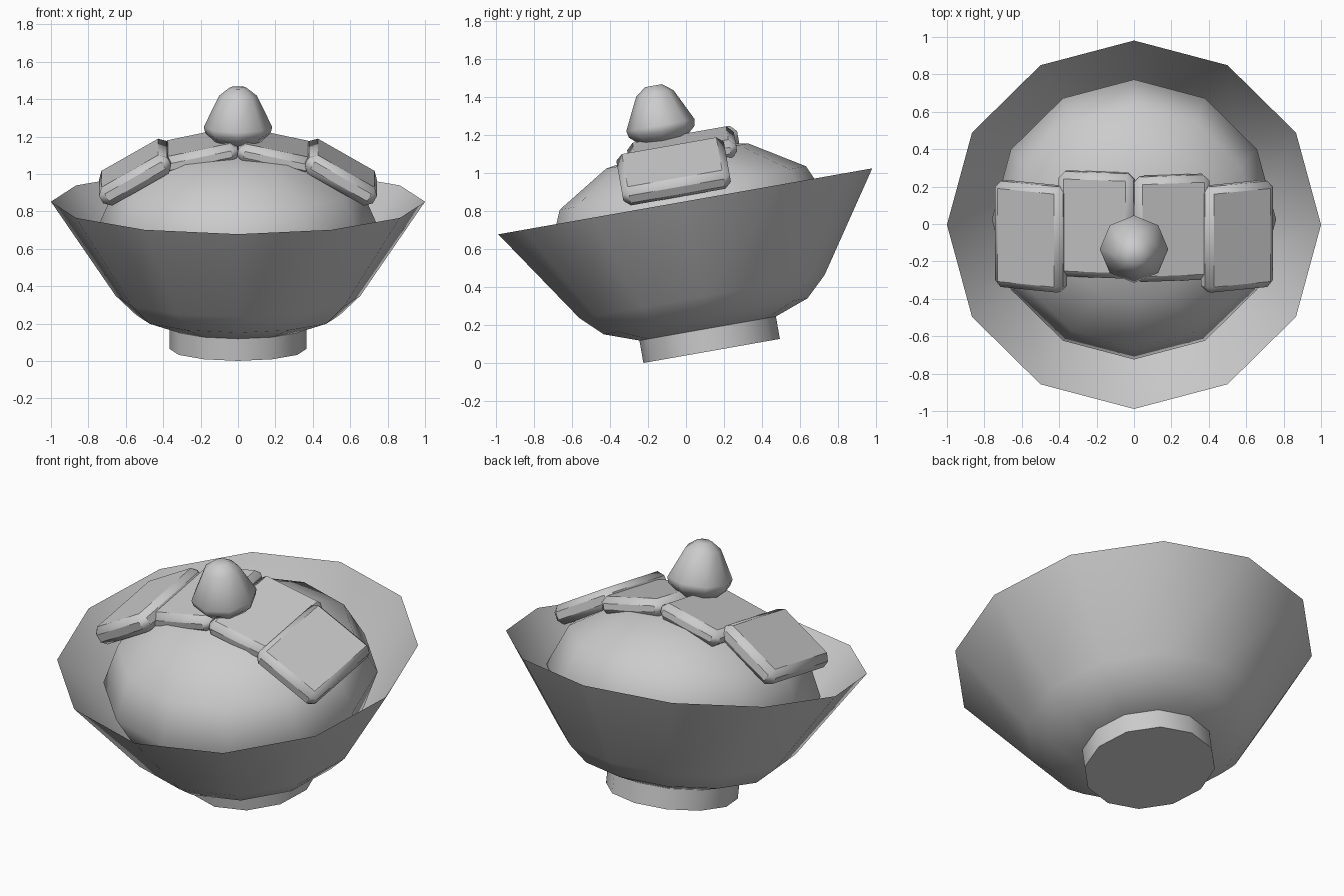
import bpy
import math
from mathutils import Matrix

cube = bpy.data.objects.get("Cube")
if cube:
    bpy.data.objects.remove(cube, do_unlink=True)

# Single grey finish
grey = bpy.data.materials.new("plain grey")
grey.use_nodes = True
COLOUR = (0.6, 0.6, 0.6, 1)
grey.diffuse_color = COLOUR
grey.node_tree.nodes["Principled BSDF"].inputs["Base Color"].default_value = COLOUR

# The whole dish leans towards the front
TILT = Matrix.Translation((0, 0.135, 0.064)) @ Matrix.Rotation(math.radians(10), 4, "X")


def finish(obj, name, local=Matrix(), angle=60):
    obj.name = name
    obj.data.materials.append(grey)
    bpy.ops.object.select_all(action="DESELECT")
    obj.select_set(True)
    bpy.context.view_layer.objects.active = obj
    obj.matrix_world = TILT @ local
    bpy.ops.object.shade_smooth_by_angle(angle=math.radians(angle))
    return obj


def lathe(name, profile, sides, local=Matrix(), cap_start=True, cap_end=False):
    """Revolve (radius, height) points around z."""
    verts = []
    for r, z in profile:
        for i in range(sides):
            a = math.tau * i / sides
            verts.append((r * math.sin(a), -r * math.cos(a), z))
    faces = []
    for k in range(len(profile) - 1):
        for i in range(sides):
            j = (i + 1) % sides
            faces.append((k * sides + i, k * sides + j, (k + 1) * sides + j, (k + 1) * sides + i))
    if cap_start:
        faces.append(tuple(reversed(range(sides))))
    if cap_end:
        last = (len(profile) - 1) * sides
        faces.append(tuple(range(last, last + sides)))
    mesh = bpy.data.meshes.new(name)
    mesh.from_pydata(verts, [], faces)
    obj = bpy.data.objects.new(name, mesh)
    bpy.context.collection.objects.link(obj)
    return finish(obj, name, local)


def slab(name, size, centre, lean):
    bpy.ops.mesh.primitive_cube_add(size=1)
    obj = bpy.context.object
    obj.data.transform(Matrix.Diagonal((*size, 1)))
    local = Matrix.Translation(centre) @ Matrix.Rotation(math.radians(lean), 4, "Y")
    finish(obj, name, local)
    bevel = obj.modifiers.new("rounded edges", "BEVEL")
    bevel.width = 0.035
    bevel.segments = 1
    # keep the bevel before the smoothing step
    obj.modifiers.move(len(obj.modifiers) - 1, 0)


# Bowl and its foot ring
lathe("foot", [(0.365, 0), (0.365, 0.13)], 12)
lathe("bowl", [(0.365, 0.12), (0.545, 0.185), (0.655, 0.29), (1, 0.8)], 12)

# Rounded mound filling the bowl
bpy.ops.mesh.primitive_uv_sphere_add(segments=12, ring_count=6, radius=1)
mound = bpy.context.object
mound.data.transform(Matrix.Diagonal((0.76, 0.76, 0.467, 1)))
finish(mound, "mound", Matrix.Translation((0, 0, 0.638)))

# Overlapping slices draped over the mound
for side, label, inner_y in ((1, "left", 0.03), (-1, "right", 0.048)):
    slab(label + "_inner_slice", (0.41, 0.57, 0.105), (side * 0.2, inner_y, 1.065), side * 12)
    slab(label + "_outer_slice", (0.42, 0.575, 0.115), (side * 0.55, -0.033, 0.966), side * 30)

# Tapered dollop on top
dollop = [(0.12, 0), (0.175, 0.05), (0.183, 0.085), (0.1, 0.255), (0.045, 0.297)]
lathe("dollop", dollop, 8, Matrix.Translation((0, -0.059, 1.132)), cap_end=True)
